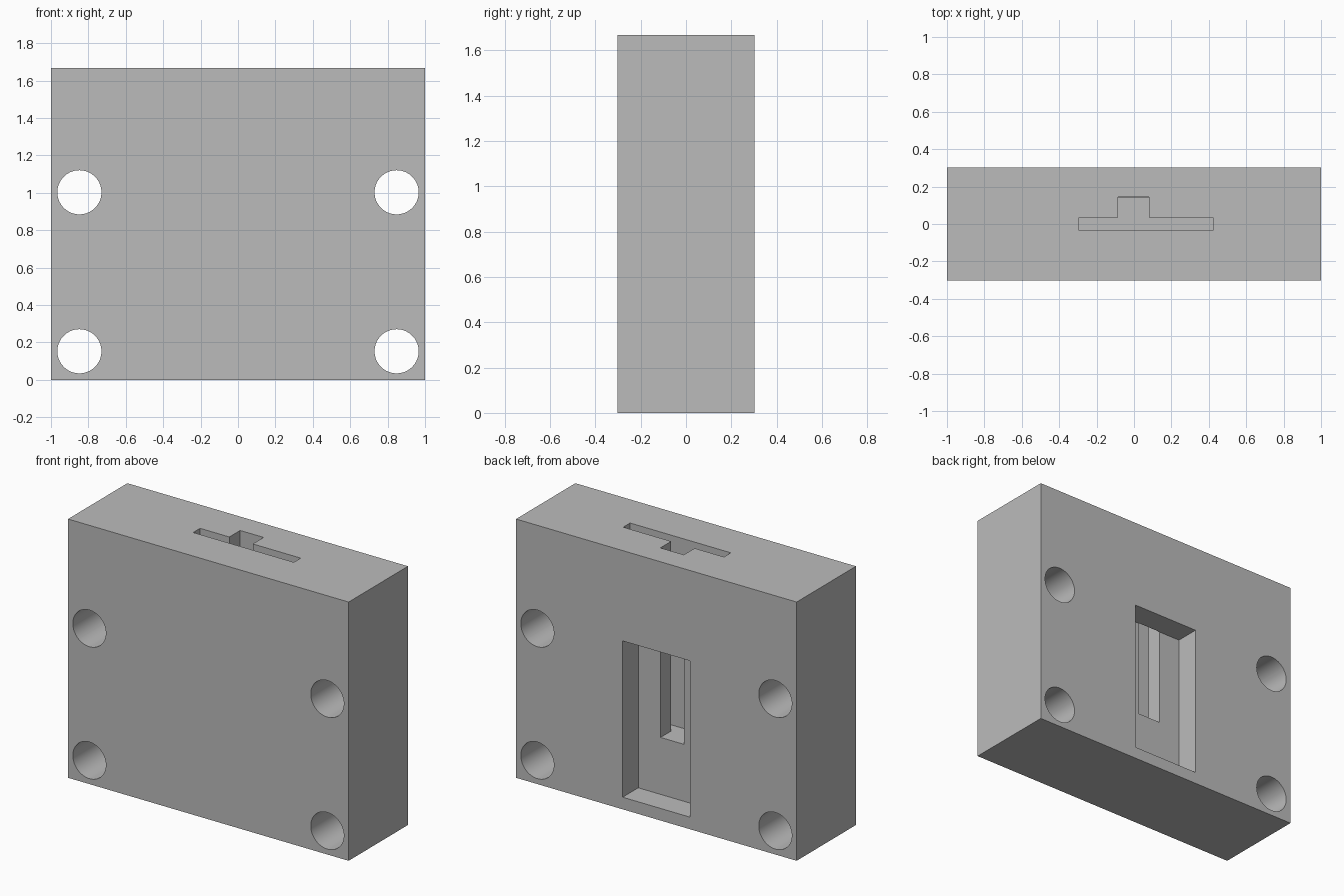
import bpy
import math

W, D, H = 2.0, 0.604, 1.667   # block size
BACK = D / 2
POCKET_FLOOR = 0.143
SLOT_FLOOR = 0.445

if "Cube" in bpy.data.objects:
    bpy.data.objects.remove(bpy.data.objects["Cube"], do_unlink=True)

grey = bpy.data.materials.new("plain_grey")
grey.use_nodes = True
grey.diffuse_color = (0.5, 0.5, 0.5, 1)
grey.node_tree.nodes["Principled BSDF"].inputs["Base Color"].default_value = (0.5, 0.5, 0.5, 1)


def box(name, x, y, z):
    """Box from (min, max) pairs along each axis."""
    bpy.ops.mesh.primitive_cube_add(size=1, location=[sum(r) / 2 for r in (x, y, z)])
    ob = bpy.context.object
    ob.name = name
    ob.scale = [r[1] - r[0] for r in (x, y, z)]
    bpy.ops.object.transform_apply(location=True, rotation=True, scale=True)
    ob.data.materials.append(grey)
    return ob


def cut(target, cutter):
    """Subtract the cutter from the target, then discard it."""
    cutter.hide_render = True
    mod = target.modifiers.new("cut", "BOOLEAN")
    mod.operation = "DIFFERENCE"
    mod.solver = "EXACT"
    mod.object = cutter
    bpy.context.view_layer.objects.active = target
    bpy.ops.object.modifier_apply(modifier=mod.name)
    bpy.data.objects.remove(cutter, do_unlink=True)


# Main block
block = box("block", (-W / 2, W / 2), (-BACK, BACK), (0, H))

# Round mounting holes, front to back
for x in (-0.848, 0.848):
    for z in (0.153, 1.003):
        bpy.ops.mesh.primitive_cylinder_add(vertices=64, radius=0.118, depth=1,
                                            location=(x, 0, z), rotation=(math.pi / 2, 0, 0))
        hole = bpy.context.object
        hole.data.materials.append(grey)
        cut(block, hole)

# Rectangular pocket in the back
cut(block, box("pocket_cutter", (-0.24, 0.24), (POCKET_FLOOR, BACK + 0.1), (0.078, 1.085)))

# T-shaped slot down from the top; its stem opens into the pocket
cut(block, box("slot_cutter", (-0.295, 0.423), (-0.035, 0.035), (SLOT_FLOOR, H + 0.1)))
cut(block, box("stem_cutter", (-0.086, 0.081), (0, POCKET_FLOOR + 0.002), (SLOT_FLOOR, H + 0.1)))

# Smooth hole walls, crisp block edges
bpy.ops.object.select_all(action="DESELECT")
block.select_set(True)
bpy.context.view_layer.objects.active = block
bpy.ops.object.shade_smooth_by_angle(angle=math.radians(30))
